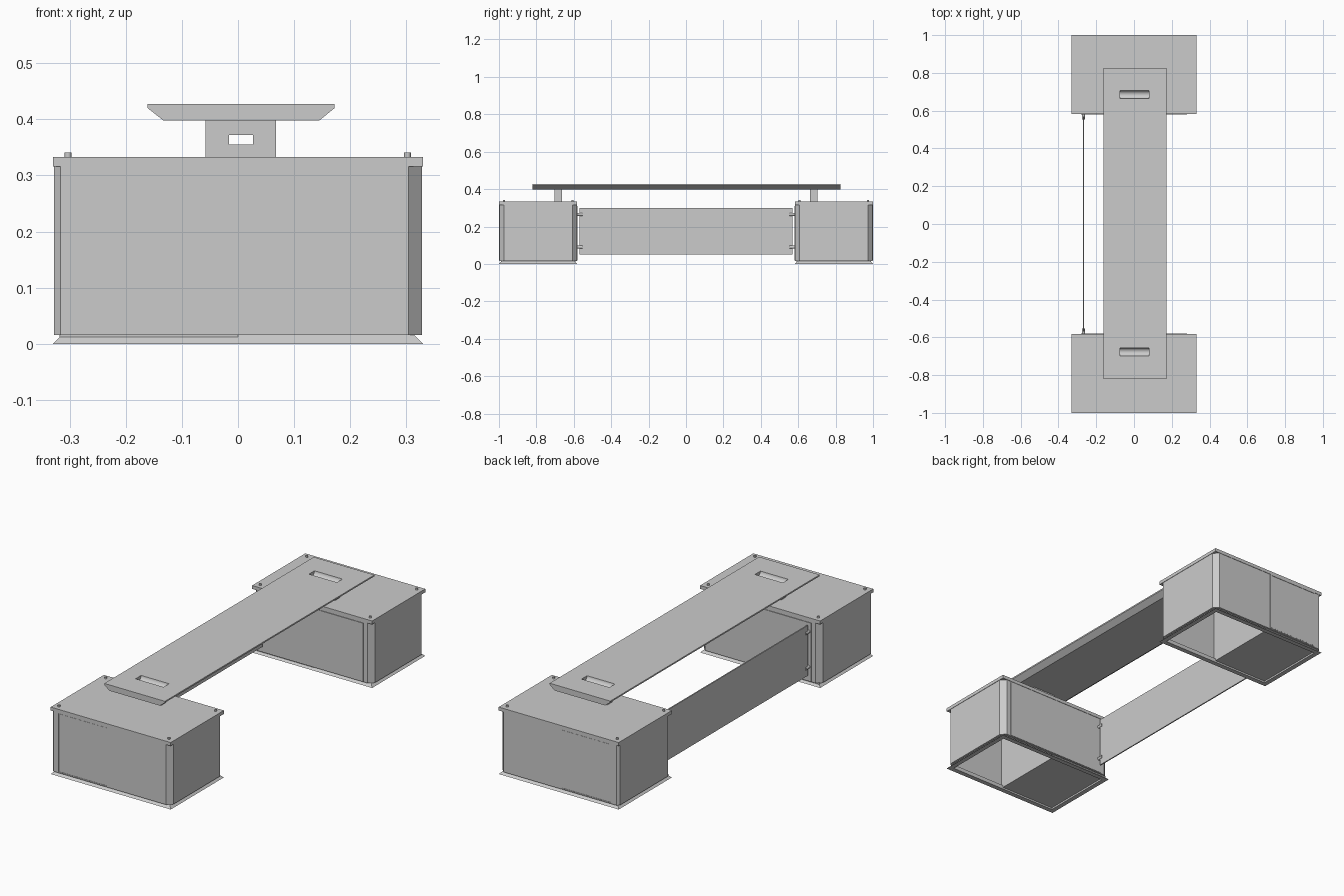
import bpy, bmesh, math

if "Cube" in bpy.data.objects:
    bpy.data.objects.remove(bpy.data.objects["Cube"])


def mesh_object(name, bm):
    bmesh.ops.recalc_face_normals(bm, faces=bm.faces)
    me = bpy.data.meshes.new(name)
    bm.to_mesh(me)
    bm.free()
    ob = bpy.data.objects.new(name, me)
    bpy.context.collection.objects.link(ob)
    return ob


def box(name, x, y, z):
    """Box between (min, max) pairs."""
    bm = bmesh.new()
    bmesh.ops.create_cube(bm, size=1)
    for v in bm.verts:
        v.co = [(a + b) / 2 + c * abs(b - a) for c, (a, b) in zip(v.co, (x, y, z))]
    return mesh_object(name, bm)


def loft(name, rings, closed=False):
    """Skin matching loops; closed joins last to first, otherwise ends are capped."""
    bm = bmesh.new()
    loops = [[bm.verts.new(p) for p in r] for r in rings]
    n = len(loops[0])
    for a, b in zip(loops, loops[1:] + ([loops[0]] if closed else [])):
        for i in range(n):
            j = (i + 1) % n
            bm.faces.new((a[i], a[j], b[j], b[i]))
    if not closed:
        bm.faces.new(loops[0])
        bm.faces.new(loops[-1])
    return mesh_object(name, bm)


def rod(name, loc, r, depth, axis='Z', sides=16):
    rot = {'X': (0, math.pi / 2, 0), 'Y': (math.pi / 2, 0, 0), 'Z': (0, 0, 0)}[axis]
    bpy.ops.mesh.primitive_cylinder_add(vertices=sides, radius=r, depth=depth,
                                        location=loc, rotation=rot)
    ob = bpy.context.object
    ob.name = name
    bpy.ops.object.shade_smooth_by_angle(angle=math.radians(40))
    return ob


def cut(target, cutter):
    m = target.modifiers.new("cut", 'BOOLEAN')
    m.object = cutter
    m.solver = 'EXACT'
    cutter.hide_render = True
    cutter.hide_viewport = True


def rect(x, y, z, inset=0):
    (x0, x1), (y0, y1) = x, sorted(y)
    i = inset
    return [(x0 + i, y0 + i, z), (x1 - i, y0 + i, z), (x1 - i, y1 - i, z), (x0 + i, y1 - i, z)]


def chamfered(s, z, t):
    """Cabinet outline with cut corners, inset by t."""
    x, a, b, c = 0.328 - t, 0.584 + t, 0.998 - t, 0.024
    d = 0.012
    return [(-x + d, b * s, z), (x - c, b * s, z), (x, (b - c) * s, z), (x, (a + c) * s, z),
            (x - c, a * s, z), (-x + c, a * s, z), (-x, (a + c) * s, z), (-x, (b - d) * s, z)]


X = (-0.33, 0.33)
IN, OUT = 0.582, 1.0
for s, tag in ((-1, "front"), (1, "back")):
    Y = (IN * s, OUT * s)
    # hollow cabinet: flared skirt, walls, lid
    loft(tag + "_skirt", [rect(X, Y, 0), rect(X, Y, 0.018, 0.018),
                          rect(X, Y, 0.018, 0.026), rect(X, Y, 0, 0.024)], True)
    loft(tag + "_walls", [chamfered(s, 0.016, 0), chamfered(s, 0.318, 0),
                          chamfered(s, 0.318, 0.012), chamfered(s, 0.016, 0.012)], True)
    box(tag + "_lid", X, Y, (0.316, 0.333))
    # partition and half floor
    box(tag + "_partition", (-0.012, 0.0), (0.592 * s, 0.988 * s), (0.012, 0.318))
    box(tag + "_floor", (-0.318, 0.0), (0.592 * s, 0.988 * s), (0.008, 0.018))
    # outer door with thin frame
    d = [[(x, y * s, z) for x, z in ((-0.29 + i, 0.019 + i), (-0.013 - i, 0.019 + i),
                                     (-0.013 - i, 0.316 - i), (-0.29 + i, 0.316 - i))]
         for i, y in ((0, 0.996), (0, 1.0), (0.004, 1.0), (0.004, 0.996))]
    loft(tag + "_door_frame", d, True)
    box(tag + "_door", (-0.285, -0.018), (0.99 * s, 0.9992 * s), (0.024, 0.311))
    # inner face plate
    box(tag + "_inner_plate", (-0.28, 0.28), (0.581 * s, 0.586 * s), (0.018, 0.309))
    # lid pegs
    for x in (-0.303, 0.302):
        for y in (0.607, 0.973):
            rod(tag + "_lid_peg", (x, y * s, 0.336), 0.006, 0.009)
    # bench support with window
    yc = 0.683 * s
    sup = box(tag + "_support", (-0.058, 0.068), (yc - 0.021, yc + 0.021), (0.332, 0.3985))
    cut(sup, box(tag + "_window_cutter", (-0.016, 0.027), (yc - 0.1, yc + 0.1), (0.355, 0.372)))
    # connectors for the long panel
    for z in (0.09, 0.265):
        rod(tag + "_connector", (-0.268, 0.568 * s, z), 0.008, 0.03, 'Y')

# long panel joining the cabinets
box("side_panel", (-0.271, -0.265), (-0.57, 0.57), (0.05, 0.30))

# bench plank with bevelled underside
prof = [(-0.161, 0.427), (-0.161, 0.42), (-0.133, 0.398),
        (0.145, 0.398), (0.172, 0.42), (0.172, 0.427)]
plank = loft("bench_plank", [[(x, y, z) for x, z in prof] for y in (-0.82, 0.825)])
# scooped grooves in the plank
for y in (-0.677, 0.685):
    cut(plank, rod("groove_cutter", (0.003, y, 0.4285), 0.022, 0.154, 'X', 32))
